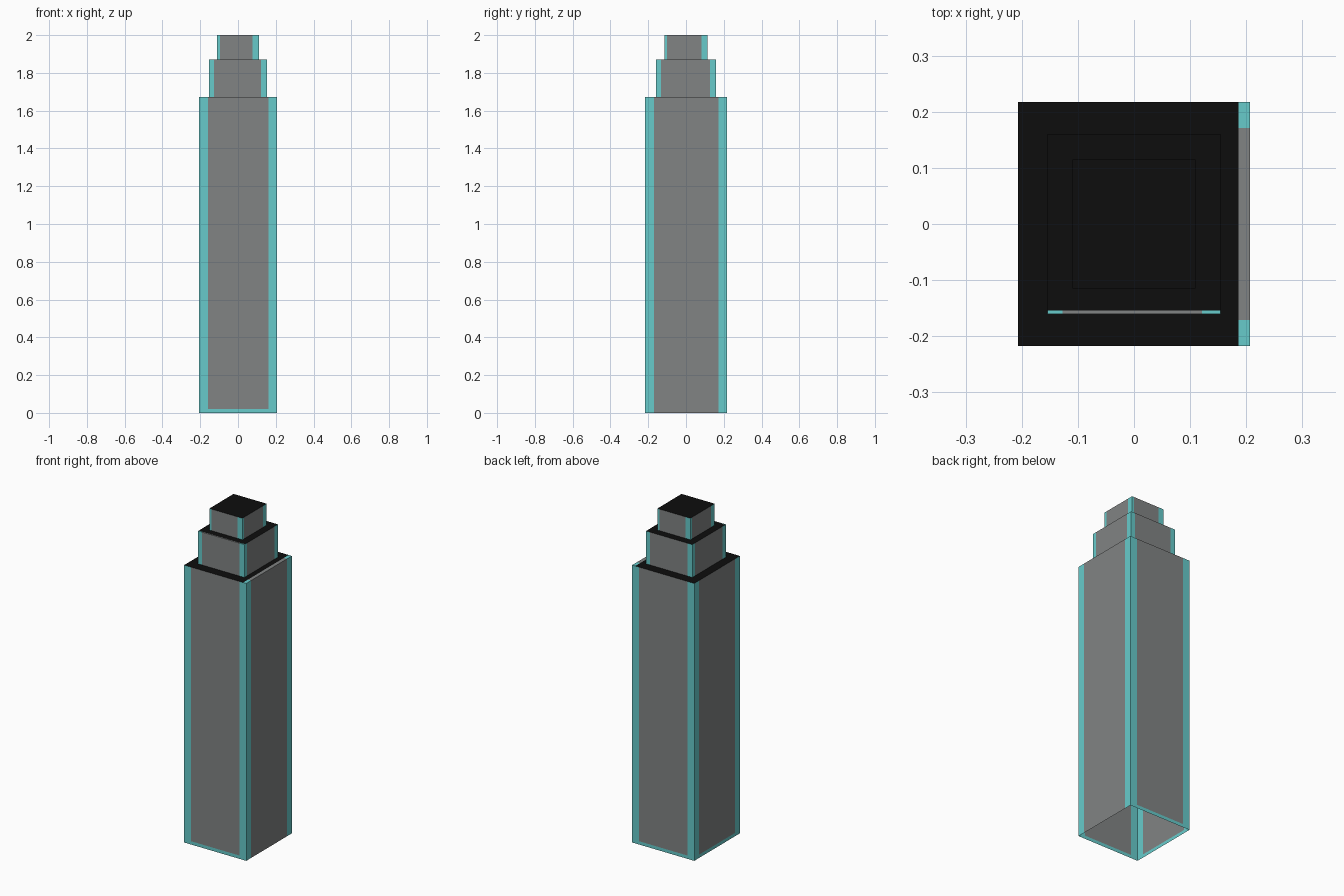
import bpy, bmesh

if "Cube" in bpy.data.objects:
    bpy.data.objects.remove(bpy.data.objects["Cube"])


def material(name, rgb):
    m = bpy.data.materials.new(name)
    m.diffuse_color = (*rgb, 1)
    m.use_nodes = True
    m.node_tree.nodes["Principled BSDF"].inputs["Base Color"].default_value = m.diffuse_color
    return m


MATS = [material("grey_panel", (0.22, 0.23, 0.23)),
        material("teal_trim", (0.135, 0.60, 0.60)),
        material("black_roof", (0.004, 0.004, 0.004))]
GREY, TEAL, BLACK = range(3)


def quad(bm, pts, mat):
    f = bm.faces.new([bm.verts.new(p) for p in pts])
    f.material_index = mat


def tier(name, hx, hy, z0, z1, left, right, skirt=0, strip=None):
    """Bottomless box: grey walls with teal corner bands and a black roof."""
    bm = bmesh.new()
    corners = [(-hx, -hy), (hx, -hy), (hx, hy), (-hx, hy)]
    # walls: front, right, back, left
    for i in range(4):
        a, b = corners[i], corners[(i + 1) % 4]
        length = abs(b[0] - a[0]) + abs(b[1] - a[1])

        def at(d):
            return [a[k] + (b[k] - a[k]) * d / length for k in (0, 1)]

        def panel(d0, d1, low, high, mat):
            p, q = at(d0), at(d1)
            quad(bm, [(*p, low), (*q, low), (*q, high), (*p, high)], mat)

        s = skirt if i != 1 else 0      # the right side has no teal skirt
        panel(0, left, z0, z1, TEAL)
        panel(length - right, length, z0, z1, TEAL)
        panel(left, length - right, z0 + s, z1, GREY)
        if s:
            panel(left, length - right, z0, z0 + s, TEAL)

    def flat(x0, x1, y0, y1, mat):
        quad(bm, [(x0, y0, z1), (x1, y0, z1), (x1, y1, z1), (x0, y1, z1)], mat)

    # roof, with an optional narrow trim strip along one edge
    if strip == "right":
        e = hx - 0.021
        flat(-hx, e, -hy, hy, BLACK)
        flat(e, hx, -hy, -hy + right, TEAL)
        flat(e, hx, -hy + right, hy - right, GREY)
        flat(e, hx, hy - right, hy, TEAL)
    elif strip == "front":
        e = -hy + 0.006
        flat(-hx, hx, e, hy, BLACK)
        flat(-hx, -hx + left, -hy, e, TEAL)
        flat(-hx + left, hx - right, -hy, e, GREY)
        flat(hx - right, hx, -hy, e, TEAL)
    else:
        flat(-hx, hx, -hy, hy, BLACK)
    bmesh.ops.remove_doubles(bm, verts=bm.verts, dist=1e-5)
    me = bpy.data.meshes.new(name)
    bm.to_mesh(me)
    bm.free()
    for m in MATS:
        me.materials.append(m)
    bpy.context.collection.objects.link(bpy.data.objects.new(name, me))


tier("main_shaft", 0.207, 0.217, 0, 1.672, 0.047, 0.046, skirt=0.02, strip="right")
tier("middle_setback", 0.154, 0.16, 1.672, 1.87, 0.027, 0.033, strip="front")
tier("top_block", 0.11, 0.115, 1.87, 2.0, 0.015, 0.034)
